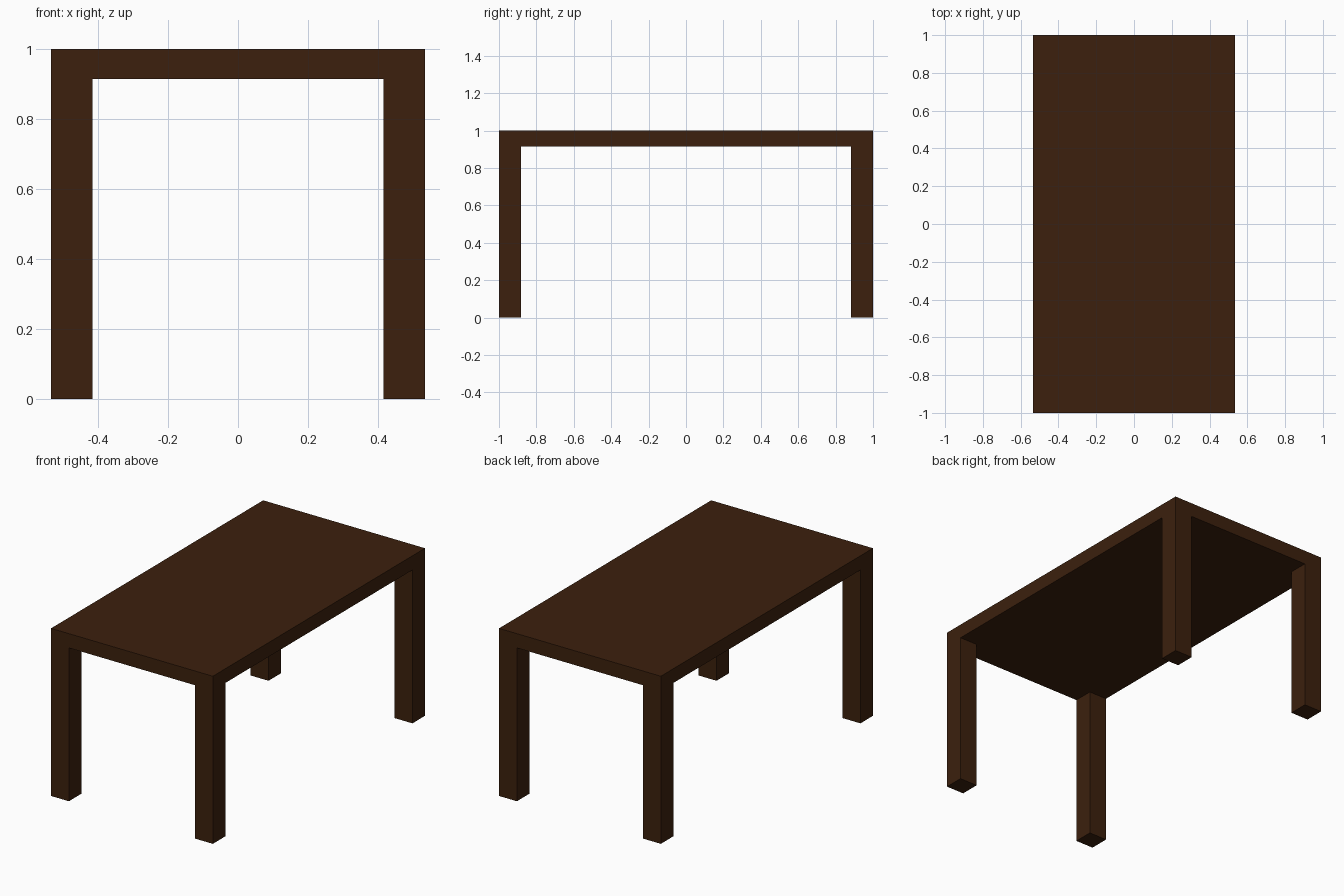
import bpy, bmesh
from mathutils import Matrix, Vector

if "Cube" in bpy.data.objects:
    bpy.data.objects.remove(bpy.data.objects["Cube"])

HX, HY = 0.534, 1.0        # half width and half length
LEG = 0.118                # square leg thickness
TOP, UNDER = 1.0, 0.915    # tabletop upper and lower heights

# Tabletop slab
bm = bmesh.new()
bmesh.ops.create_cube(bm, size=1, matrix=Matrix.Translation((0, 0, (TOP + UNDER) / 2))
                      @ Matrix.Diagonal((2 * HX, 2 * HY, TOP - UNDER, 1)))

# Score the slab in line with the inner leg faces
for axis, half in ((Vector((1, 0, 0)), HX), (Vector((0, 1, 0)), HY)):
    for s in (-1, 1):
        bmesh.ops.bisect_plane(bm, geom=bm.verts[:] + bm.edges[:] + bm.faces[:],
                               plane_co=axis * s * (half - LEG), plane_no=axis)

# Legs drawn down from the corner squares, flush with the slab edges
bm.normal_update()
corners = []
for f in bm.faces:
    c = f.calc_center_median()
    if f.normal.z < -0.9 and abs(c.x) > HX - LEG and abs(c.y) > HY - LEG:
        corners.append(f)
feet = bmesh.ops.extrude_discrete_faces(bm, faces=corners)["faces"]
for v in {v for f in feet for v in f.verts}:
    v.co.z = 0

# Clean away scoring lines on the flat faces
bmesh.ops.dissolve_limit(bm, angle_limit=0.01, verts=bm.verts[:], edges=bm.edges[:])
bmesh.ops.recalc_face_normals(bm, faces=bm.faces[:])

mesh = bpy.data.meshes.new("table")
bm.to_mesh(mesh)
bm.free()
table = bpy.data.objects.new("table", mesh)
bpy.context.collection.objects.link(table)

# Dark brown wood
wood = bpy.data.materials.new("dark_wood")
wood.diffuse_color = (0.045, 0.0145, 0.004, 1)
wood.use_nodes = True
wood.node_tree.nodes["Principled BSDF"].inputs["Base Color"].default_value = wood.diffuse_color
mesh.materials.append(wood)
